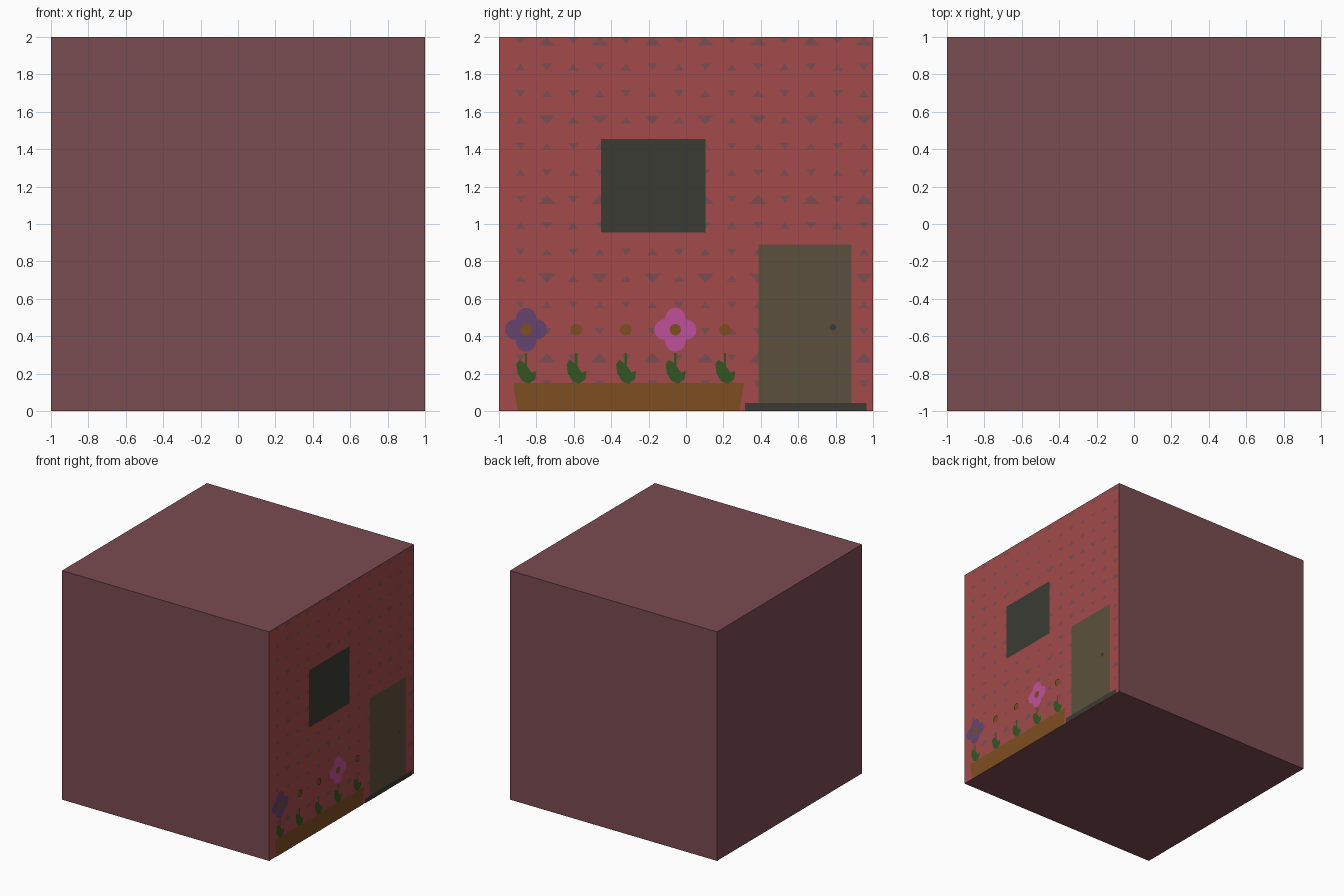
import bpy, bmesh, math
from mathutils import Vector

if "Cube" in bpy.data.objects:
    bpy.data.objects.remove(bpy.data.objects["Cube"])


def material(name, hexcol):
    def lin(c):
        c /= 255
        return c / 12.92 if c <= 0.04045 else ((c + 0.055) / 1.055) ** 2.4
    m = bpy.data.materials.new(name)
    m.diffuse_color = [lin(int(hexcol[i:i + 2], 16)) for i in (0, 2, 4)] + [1]
    m.use_nodes = True
    m.node_tree.nodes["Principled BSDF"].inputs["Base Color"].default_value = m.diffuse_color
    return m


MAUVE = material("dusty_mauve", "7A4C51")
RED = material("wall_red", "A34A4A")
DARK = material("dark_slate", "3B3B35")
OLIVE = material("door_olive", "5C503D")
BROWN = material("planter_brown", "7C4E20")
GREEN = material("leaf_green", "335522")
PURPLE = material("petal_purple", "66446E")
PINK = material("petal_pink", "C0509A")


def finish(name, bm, mats):
    me = bpy.data.meshes.new(name)
    bm.to_mesh(me)
    bm.free()
    for m in mats:
        me.materials.append(m)
    ob = bpy.data.objects.new(name, me)
    bpy.context.collection.objects.link(ob)
    return ob


# Fractured cube: each cell is where its linear "pull" (normal, offset) is largest
CELLS = {
    "lower_front_corner": ((1.078, -0.467, 0.157), -1.254),
    "upper_front_corner": ((1.027, -0.376, 1.198), -2.310),
    "right_rear_block": ((0.512, 0.859, 0.317), -0.188),
    "front_left_block": ((0, 0, 0), 0),
    "upper_rear_block": ((-1.554, 1.746, 1.646), -3.448),
    "lower_rear_block": ((-1.010, 1.563, -0.398), -0.441),
}
for name, (n, d) in CELLS.items():
    bm = bmesh.new()
    bmesh.ops.create_cube(bm, size=2)
    bmesh.ops.translate(bm, verts=bm.verts, vec=(0, 0, 1))
    for other, (n2, d2) in CELLS.items():
        if other == name:
            continue
        no, off = Vector(n2) - Vector(n), d2 - d
        res = bmesh.ops.bisect_plane(
            bm, geom=bm.verts[:] + bm.edges[:] + bm.faces[:], dist=1e-6,
            plane_co=no * (-off / no.length_squared), plane_no=no.normalized(),
            clear_outer=True)
        cut = [e for e in res["geom_cut"]
               if isinstance(e, bmesh.types.BMEdge) and e.is_boundary]
        if cut:
            bmesh.ops.edgeloop_fill(bm, edges=cut)
    bmesh.ops.recalc_face_normals(bm, faces=bm.faces)
    # the right side of the cube is the painted wall
    for f in bm.faces:
        f.material_index = int(f.normal.x > 0.99 and f.calc_center_median().x > 0.99)
    finish(name, bm, [MAUVE, RED])


def plates(name, polys, mat, layer):
    """Thin painted shapes on the right wall; polys hold (y, z), anticlockwise."""
    bm = bmesh.new()
    for p in polys:
        bm.faces.new([bm.verts.new((1 + 0.0015 * layer, y, z)) for y, z in p])
    return finish(name, bm, [mat])


def rect(y0, z0, y1, z1):
    return [(y0, z0), (y1, z0), (y1, z1), (y0, z1)]


def disc(y, z, r, n=14):
    return [(y + r * math.cos(2 * math.pi * i / n),
             z + r * math.sin(2 * math.pi * i / n)) for i in range(n)]


# Wall pattern: small triangles alternating up and down
marks = []
for j in range(14):
    z = 1.98 - 0.1412 * j
    for i in range(14):
        y = -0.885 + 0.1412 * i
        big = j % 3 == 0 and i % 2 == 1
        w, h = (0.045, 0.05) if big else (0.027, 0.036)
        if (i + j) % 2:
            marks.append([(y - w, z - h / 2), (y + w, z - h / 2), (y, z + h / 2)])
        else:
            marks.append([(y, z - h / 2), (y + w, z + h / 2), (y - w, z + h / 2)])
marks = [[(y, min(z, 2)) for y, z in m] for m in marks]
plates("wall_marks", marks, MAUVE, 1)

# Window, door, step and knob
plates("window", [rect(-0.455, 0.955, 0.105, 1.455)], DARK, 2)
plates("door", [rect(0.387, 0.04, 0.885, 0.89)], OLIVE, 2)
plates("door_step", [rect(0.315, 0, 0.965, 0.042)], DARK, 3)
plates("door_knob", [disc(0.785, 0.447, 0.018)], DARK, 3)

# Planter with a lip
plates("planter", [[(-0.90, 0), (0.285, 0), (0.30, 0.09), (0.31, 0.15),
                    (-0.92, 0.15), (-0.915, 0.09)]], BROWN, 2)

# Plants
STEMS = [-0.855, -0.587, -0.322, -0.057, 0.208]
leaves, stalks = [], []
for y in STEMS:
    leaves.append([(y - 0.02, 0.16), (y + 0.015, 0.145), (y + 0.05, 0.17),
                   (y + 0.055, 0.215), (y + 0.03, 0.205), (y, 0.25),
                   (y - 0.035, 0.275), (y - 0.052, 0.25), (y - 0.045, 0.20)])
    stalks.append(rect(y - 0.006, 0.22, y + 0.006, 0.31))
plates("leaves", leaves, GREEN, 3)
plates("stalks", stalks, GREEN, 4)


def petals(y, z=0.435):
    return [disc(y + 0.058 * dy, z + 0.062 * dz, 0.055)
            for dy, dz in ((1, 0), (-1, 0), (0, 1), (0, -1))]


plates("purple_petals", petals(STEMS[0]), PURPLE, 4)
plates("pink_petals", petals(STEMS[3]), PINK, 4)
plates("flower_centres", [disc(y, 0.435, 0.031) for y in STEMS], BROWN, 5)
